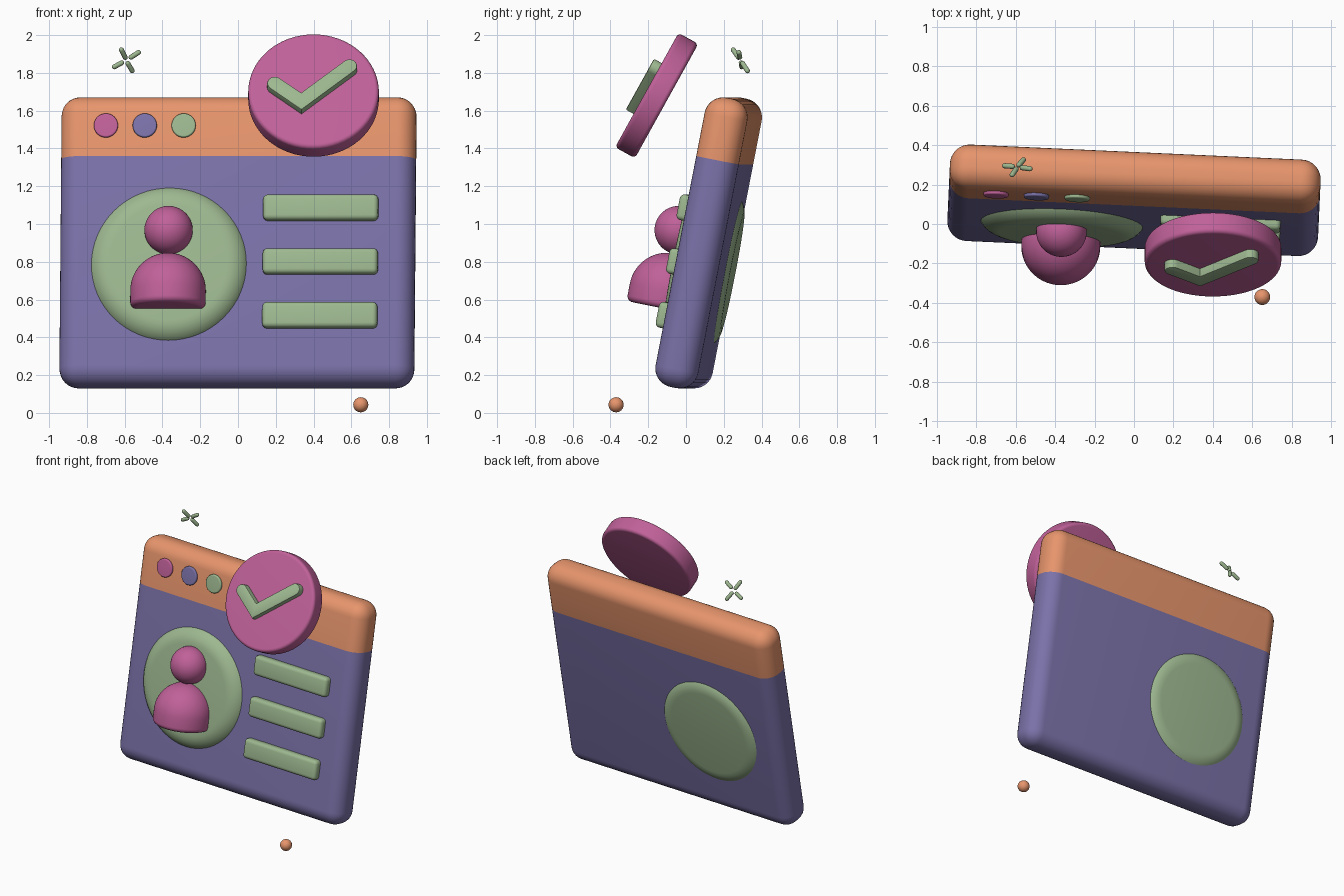
import bpy, bmesh
from math import radians, sin, cos, pi, atan2
from mathutils import Matrix, Vector

if "Cube" in bpy.data.objects:
    bpy.data.objects.remove(bpy.data.objects["Cube"])


def material(name, rgb):
    m = bpy.data.materials.new(name)
    m.diffuse_color = (*rgb, 1)
    m.use_nodes = True
    m.node_tree.nodes["Principled BSDF"].inputs["Base Color"].default_value = m.diffuse_color
    return m


ORANGE = material("orange", (0.80, 0.30, 0.15))
PURPLE = material("purple", (0.20, 0.17, 0.40))
GREEN = material("green", (0.34, 0.48, 0.28))
PINK = material("pink", (0.53, 0.12, 0.32))

# Tilted frames: the window panel and the floating badge
PANEL = (Matrix.Translation((0, 0.12, 0.90)) @ Matrix.Rotation(radians(-2.6), 4, 'Z')
         @ Matrix.Rotation(radians(-11), 4, 'X'))
BADGE = Matrix.Translation((0.40, -0.155, 1.68)) @ Matrix.Rotation(radians(-29), 4, 'X')
FACING = Matrix.Rotation(radians(90), 4, 'X')   # turns local z to the front
WORLD = Matrix.Identity(4)


def finish(bm, name, mat, matrix):
    bmesh.ops.recalc_face_normals(bm, faces=bm.faces)
    me = bpy.data.meshes.new(name)
    bm.to_mesh(me)
    bm.free()
    me.materials.append(mat)
    ob = bpy.data.objects.new(name, me)
    bpy.context.collection.objects.link(ob)
    ob.matrix_world = matrix
    bpy.ops.object.select_all(action='DESELECT')
    ob.select_set(True)
    bpy.context.view_layer.objects.active = ob
    bpy.ops.object.shade_smooth_by_angle(angle=radians(35))
    return ob


def rounded_box(size, radius, segments):
    bm = bmesh.new()
    bmesh.ops.create_cube(bm, size=1)
    bmesh.ops.scale(bm, vec=size, verts=bm.verts)
    bmesh.ops.bevel(bm, geom=bm.edges[:], offset=radius, segments=segments,
                    profile=0.5, affect='EDGES')
    return bm


def arc(cr, ch, rad, a0, a1, n=8):
    """Points of an arc in (radius, height) space."""
    return [(cr + rad * cos(radians(a0 + (a1 - a0) * i / n)),
             ch + rad * sin(radians(a0 + (a1 - a0) * i / n))) for i in range(n + 1)]


def lathe(name, profile, mat, matrix, steps=64):
    bm = bmesh.new()
    vs = [bm.verts.new((r, 0, h)) for r, h in profile]
    es = [bm.edges.new(p) for p in zip(vs, vs[1:])]
    bmesh.ops.spin(bm, geom=vs + es, axis=(0, 0, 1), cent=(0, 0, 0),
                   angle=2 * pi, steps=steps, use_duplicate=False)
    bmesh.ops.remove_doubles(bm, verts=bm.verts, dist=1e-5)
    return finish(bm, name, mat, matrix)


def disc(name, r, back, front, bevel, mat, matrix):
    prof = ([(0, back)] + arc(r - bevel, back + bevel, bevel, -90, 0)
            + arc(r - bevel, front - bevel, bevel, 0, 90) + [(0, front)])
    return lathe(name, prof, mat, matrix @ FACING)


def at(frame, *p):
    return frame @ Matrix.Translation(p)


# Window panel, split into lower body and header strip
SPLIT = 0.446
for name, mat, upper in (("window_body", PURPLE, False), ("window_header", ORANGE, True)):
    bm = rounded_box((1.88, 0.23, 1.56), 0.10, 8)
    bmesh.ops.bisect_plane(bm, geom=bm.verts[:] + bm.edges[:] + bm.faces[:],
                           plane_co=(0, 0, SPLIT), plane_no=(0, 0, 1),
                           clear_inner=upper, clear_outer=not upper)
    finish(bm, name, mat, PANEL)

# Header buttons
for i, mat in enumerate((PINK, PURPLE, GREEN)):
    disc(f"header_button_{i + 1}", 0.064, -0.02, 0.016, 0.008, mat,
         at(PANEL, -0.70 + 0.206 * i, -0.115, 0.61))

# Portrait disc, passing right through the panel
disc("portrait_disc", 0.43, -0.14, 0.17, 0.12, GREEN, at(PANEL, -0.36, 0, -0.137))

# Portrait figure: round head and domed shoulders
lathe("portrait_head", arc(0, 0, 0.128, -90, 90, 24), PINK, at(PANEL, -0.36, -0.185, 0.033))
lathe("portrait_shoulders",
      [(0, -0.095)] + arc(0.168, -0.063, 0.032, -90, 0, 6) + arc(0, 0, 0.20, 0, 90, 16),
      PINK, at(PANEL, -0.36, -0.185, -0.293))

# Text bars
for i, z in enumerate((0.165, -0.125, -0.415)):
    finish(rounded_box((0.61, 0.09, 0.138), 0.025, 4), f"text_bar_{i + 1}", GREEN,
           at(PANEL, 0.443, -0.118, z))

# Badge
disc("badge", 0.346, -0.06, 0.06, 0.022, PINK, BADGE)

# Check mark: rounded ends, mitred corner, extruded forward from the badge
W = 0.041
a, b, c = Vector((-0.205, 0.017)), Vector((-0.065, -0.092)), Vector((0.19, 0.122))
d1, d2 = (b - a).normalized(), (c - b).normalized()
n1, n2 = Vector((-d1.y, d1.x)), Vector((-d2.y, d2.x))
miter = (n1 + n2) * (W / (1 + n1.dot(n2)))


def cap(p, n):
    t = atan2(n.y, n.x)
    return [p + W * Vector((cos(t + pi * k / 10), sin(t + pi * k / 10))) for k in range(11)]


outline = cap(a, n1) + [b - miter] + cap(c, -n2) + [b + miter]
bm = bmesh.new()
face = bm.faces.new([bm.verts.new((p.x, -0.05, p.y)) for p in outline])
ext = bmesh.ops.extrude_face_region(bm, geom=[face])
front = [g for g in ext["geom"] if isinstance(g, bmesh.types.BMVert)]
bmesh.ops.translate(bm, vec=(0, -0.057, 0), verts=front)
rim = [e for e in bm.edges if all(v in front for v in e.verts)]
bmesh.ops.bevel(bm, geom=rim, offset=0.008, segments=2, profile=0.5, affect='EDGES')
finish(bm, "check_mark", GREEN, BADGE)

# Sparkle: four small pills around a point
RAYS = [((-0.617, 0.25, 1.922), (-0.597, 0.278, 1.882)),
        ((-0.583, 0.30, 1.850), (-0.560, 0.325, 1.811)),
        ((-0.566, 0.285, 1.883), (-0.527, 0.280, 1.908)),
        ((-0.655, 0.295, 1.832), (-0.616, 0.292, 1.853))]
for i, (p, q) in enumerate(RAYS):
    p, q = Vector(p), Vector(q)
    rot = (q - p).to_track_quat('Z', 'Y').to_matrix().to_4x4()
    lathe(f"sparkle_ray_{i + 1}",
          arc(0, 0, 0.013, -90, 0, 6) + arc(0, (q - p).length, 0.013, 0, 90, 6),
          GREEN, Matrix.Translation(p) @ rot, 16)

# Floating ball
lathe("floating_ball", arc(0, 0, 0.04, -90, 90, 16), ORANGE, at(WORLD, 0.65, -0.37, 0.043), 32)
